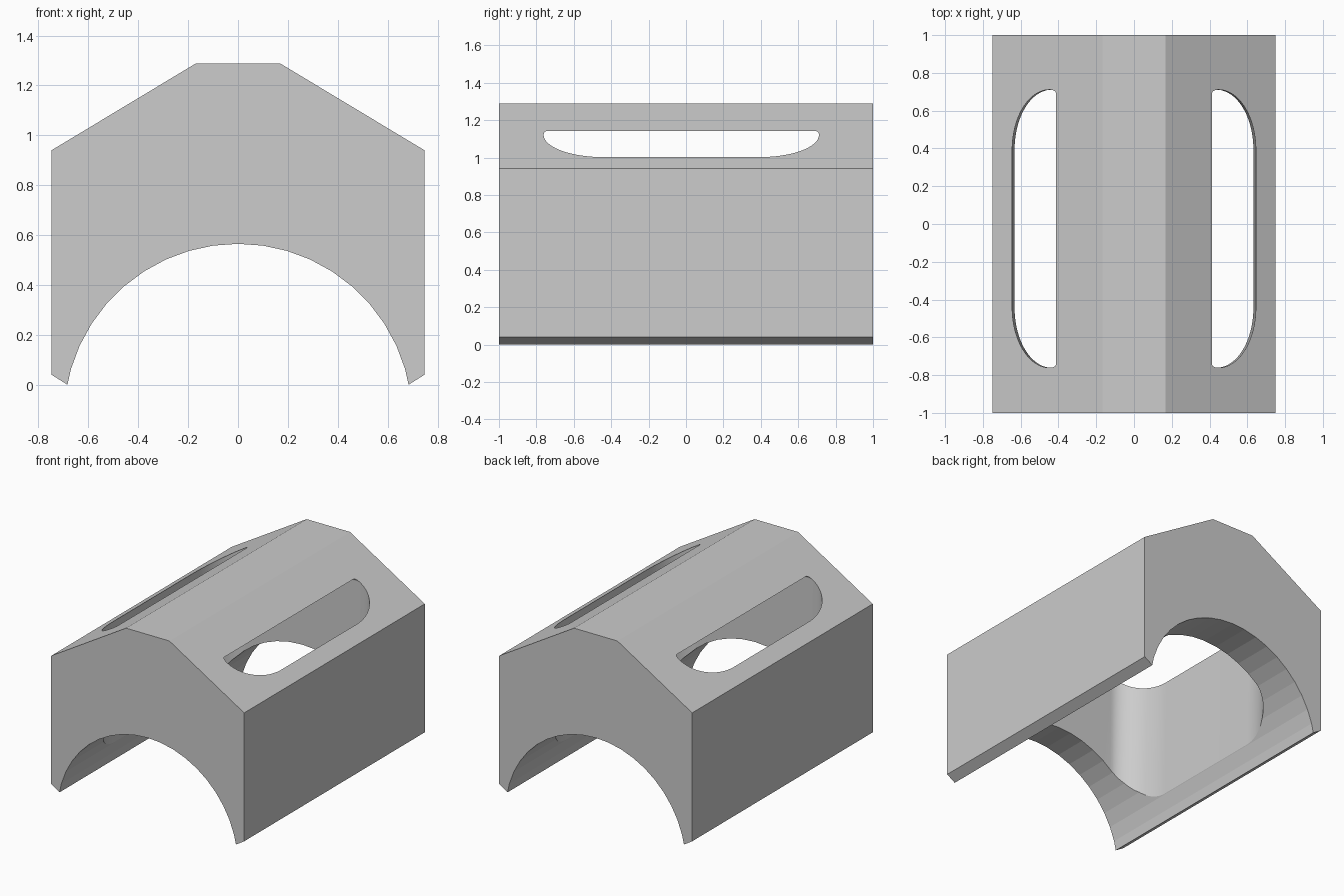
import bpy, bmesh
from math import sin, cos, pi, radians

cube = bpy.data.objects.get("Cube")
if cube:
    bpy.data.objects.remove(cube, do_unlink=True)

grey = bpy.data.materials.new("light grey")
grey.use_nodes = True
colour = (0.604, 0.604, 0.604, 1)
grey.diffuse_color = colour
grey.node_tree.nodes["Principled BSDF"].inputs["Base Color"].default_value = colour


def loft(name, loops):
    """Closed solid through a stack of equal-length loops."""
    bm = bmesh.new()
    rings = [[bm.verts.new(p) for p in loop] for loop in loops]
    for a, b in zip(rings, rings[1:]):
        for i in range(len(a)):
            j = (i + 1) % len(a)
            bm.faces.new((a[i], a[j], b[j], b[i]))
    bm.faces.new(rings[0])
    bm.faces.new(rings[-1])
    bmesh.ops.recalc_face_normals(bm, faces=bm.faces)
    mesh = bpy.data.meshes.new(name)
    bm.to_mesh(mesh)
    bm.free()
    mesh.materials.append(grey)
    obj = bpy.data.objects.new(name, mesh)
    bpy.context.collection.objects.link(obj)
    return obj


# Body section: chamfered roof, straight sides, faceted arch underneath
R, CZ, STEP = 0.698, -0.133, 2 * pi / 44
arch = [(R * sin(i * STEP), CZ + R * cos(i * STEP)) for i in range(10)]
half = arch + [(0.684, 0), (0.748, 0.04), (0.748, 0.94), (0.168, 1.289)]
section = half + [(-x, z) for x, z in reversed(half[1:])]
body = loft("arched_housing", [[(x, y, z) for x, z in section] for y in (-1, 1)])


# Pocket: rounded rectangle with slight side draft and a filleted ceiling
def pocket_ring(z, inset=0.0, n=24):
    hx, hy = 0.645 + 0.015 * (z - 1) - inset, 0.736 - inset
    rx, ry = 0.2 - inset, 0.32 - inset
    ring = []
    for k, (sx, sy) in enumerate([(1, 1), (-1, 1), (-1, -1), (1, -1)]):
        for i in range(n + 1):
            t = (k + i / n) * pi / 2
            ring.append((sx * (hx - rx) + rx * cos(t),
                         sy * (hy - ry) + ry * sin(t) - 0.025, z))
    return ring


TOP, F = 1.142, 0.02
rings = [pocket_ring(-0.1)]
for i in range(7):
    a = i * pi / 12
    rings.append(pocket_ring(TOP - F + F * sin(a), F * (1 - cos(a))))
cutter = loft("pocket_cutter", rings)
cutter.hide_render = True

# Cut the pocket through roof slopes and arch
cut = body.modifiers.new("pocket", "BOOLEAN")
cut.operation, cut.solver, cut.object = "DIFFERENCE", "EXACT", cutter
bpy.ops.object.select_all(action="DESELECT")
body.select_set(True)
bpy.context.view_layer.objects.active = body
bpy.ops.object.modifier_apply(modifier=cut.name)
bpy.data.objects.remove(cutter, do_unlink=True)

# Smooth the pocket corners, keep the arch facets crisp
bpy.ops.object.shade_smooth_by_angle(angle=radians(7))
